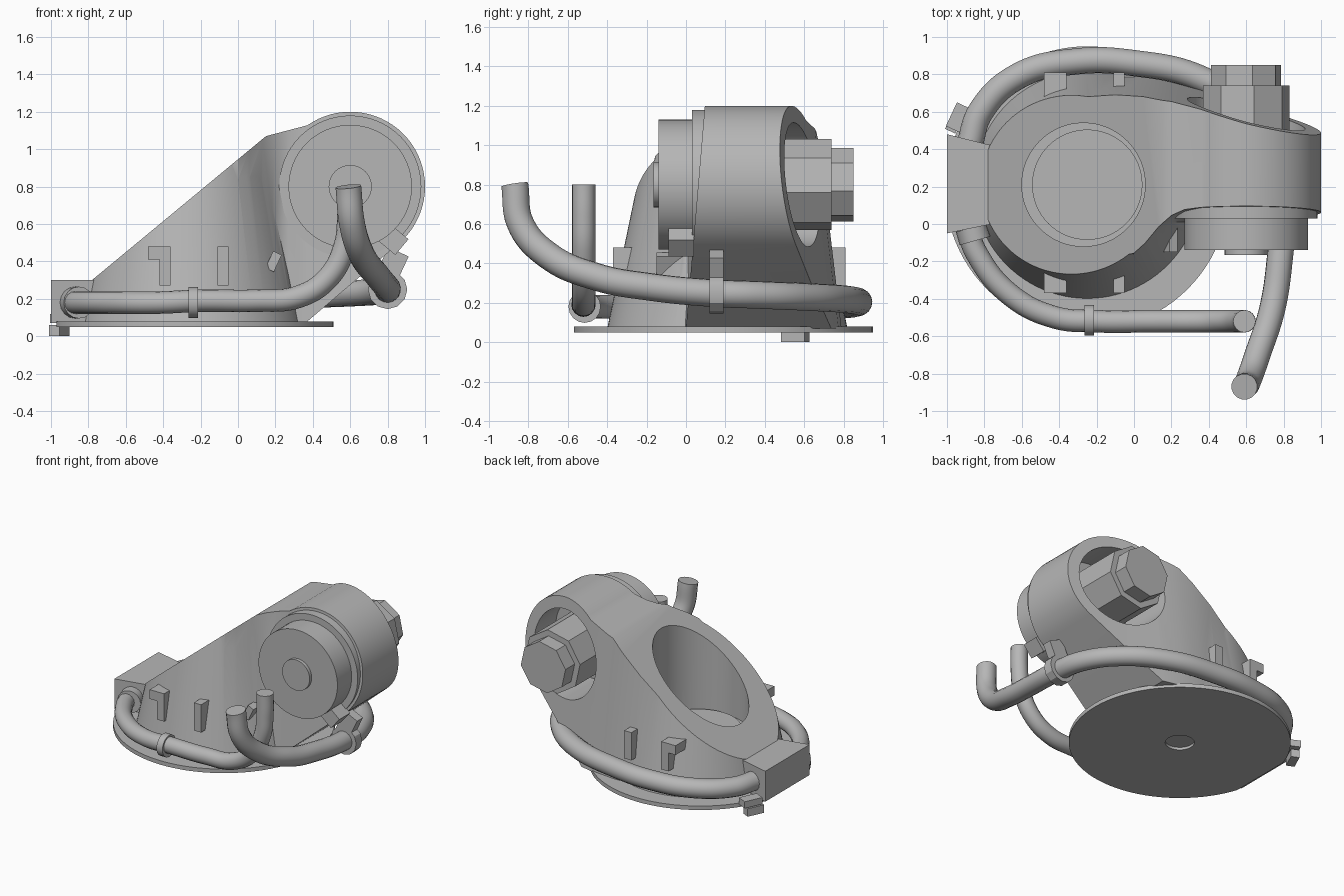
import bpy, bmesh
from math import sin, cos, pi, radians
from mathutils import Vector, Matrix

old = bpy.data.objects.get("Cube")
if old:
    bpy.data.objects.remove(old, do_unlink=True)

grey = bpy.data.materials.new("plain_grey")
grey.use_nodes = True
grey.diffuse_color = (0.47, 0.47, 0.47, 1)
grey.node_tree.nodes["Principled BSDF"].inputs["Base Color"].default_value = (0.47, 0.47, 0.47, 1)
parts = []


def finish(name, bm):
    bmesh.ops.recalc_face_normals(bm, faces=bm.faces)
    me = bpy.data.meshes.new(name)
    bm.to_mesh(me)
    bm.free()
    me.materials.append(grey)
    ob = bpy.data.objects.new(name, me)
    bpy.context.collection.objects.link(ob)
    parts.append(ob)
    return ob


def loft(name, ring_a, ring_b):
    """Solid between two matching outlines."""
    bm = bmesh.new()
    a = [bm.verts.new(p) for p in ring_a]
    b = [bm.verts.new(p) for p in ring_b]
    bm.faces.new(a)
    bm.faces.new(b)
    for i in range(len(a)):
        j = (i + 1) % len(a)
        bm.faces.new((a[i], a[j], b[j], b[i]))
    return finish(name, bm)


def cyl(name, p, q, r, r2=None, n=64, spin=0):
    """Cylinder or cone from point p to point q."""
    p, q = Vector(p), Vector(q)
    d = q - p
    bm = bmesh.new()
    m = Matrix.Translation((p + q) / 2) @ d.to_track_quat('Z', 'Y').to_matrix().to_4x4() @ Matrix.Rotation(spin, 4, 'Z')
    bmesh.ops.create_cone(bm, cap_ends=True, segments=n, radius1=r,
                          radius2=r if r2 is None else r2, depth=d.length, matrix=m)
    return finish(name, bm)


def box(name, lo, hi, axis='Z', turn=0):
    lo, hi = Vector(lo), Vector(hi)
    bm = bmesh.new()
    m = (Matrix.Translation((lo + hi) / 2) @ Matrix.Rotation(radians(turn), 4, axis)
         @ Matrix.Diagonal((*(hi - lo), 1)))
    bmesh.ops.create_cube(bm, size=1, matrix=m)
    return finish(name, bm)


def bake(ob):
    """Replace an object's mesh by its evaluated one."""
    bpy.context.view_layer.update()
    dg = bpy.context.evaluated_depsgraph_get()
    return bpy.data.meshes.new_from_object(ob.evaluated_get(dg))


def combine(ob, tool, op):
    mod = ob.modifiers.new("cut", 'BOOLEAN')
    mod.object, mod.operation, mod.solver = tool, op, 'EXACT'
    me = bake(ob)
    ob.modifiers.clear()
    ob.data = me
    parts.remove(tool)
    bpy.data.objects.remove(tool, do_unlink=True)


def tube(name, pts, r):
    cu = bpy.data.curves.new(name, 'CURVE')
    cu.dimensions = '3D'
    cu.bevel_depth, cu.bevel_resolution = r, 6
    cu.resolution_u, cu.use_fill_caps = 10, True
    sp = cu.splines.new('BEZIER')
    sp.bezier_points.add(len(pts) - 1)
    for bp, p in zip(sp.bezier_points, pts):
        bp.co = p
        bp.handle_left_type = bp.handle_right_type = 'AUTO'
    tmp = bpy.data.objects.new("path", cu)
    bpy.context.collection.objects.link(tmp)
    me = bake(tmp)
    bpy.data.objects.remove(tmp, do_unlink=True)
    me.materials.clear()
    me.materials.append(grey)
    ob = bpy.data.objects.new(name, me)
    bpy.context.collection.objects.link(ob)
    parts.append(ob)


RX, RZ, R = 0.6, 0.8, 0.4      # ring axis and radius
CX, CY = -0.25, 0.21           # body axis

# base plate with a flat at its left edge and a centre recess
plate = cyl("base_plate", (CX, 0.19, 0.05), (CX, 0.19, 0.08), 0.76, n=96)
for v in plate.data.vertices:
    v.co.x = max(v.co.x, -0.97)
combine(plate, cyl("cutter", (CX, 0.19, 0), (CX, 0.19, 0.07), 0.1), 'DIFFERENCE')

# tapered body joined to the arm, trimmed to the side profile
body = cyl("body", (CX, CY, 0.07), (CX, CY, 1.25), 0.61, 0.365, n=96)
front = [(-0.25, -0.17), (0, -0.13), (0.06, -0.08), (0.13, 0), (0.2, 0.06), (0.27, 0.09), (0.36, 0.1), (1.1, 0.1)]
back = [(1.1, 0.41), (0.6, 0.53), (0.35, 0.6), (0.2, 0.635), (0.05, 0.65), (-0.1, 0.645), (-0.25, 0.62)]
top = [(x, y, 1.25) for x, y in front + back]
low = [(x, y - 0.1, 0.07) for x, y in front] + [(x, y + 0.14, 0.07) for x, y in back]
combine(body, loft("arm", low, top), 'UNION')
profile = [(0.36, 0.07), (-0.95, 0.07), (-0.95, 0.16), (0.15, 1.07)]
profile += [(RX + R * cos(radians(a)), RZ + R * sin(radians(a))) for a in range(125, -51, -5)]
combine(body, loft("envelope", [(x, -1, z) for x, z in profile], [(x, 1.2, z) for x, z in profile]), 'INTERSECT')
combine(body, cyl("bore", (-0.27, CY, 0.3), (-0.27, CY, 1.5), 0.33), 'DIFFERENCE')
combine(body, cyl("ring_bore", (RX, 0.25, RZ), (RX, 1.2, RZ), 0.315), 'DIFFERENCE')
cyl("bore_floor_disc", (CX, CY, 0.28), (CX, CY, 0.33), 0.295)

# drum on the front of the ring
for name, y0, y1, r in (("drum_flange", 0.03, 0.2, 0.38), ("drum", -0.14, 0.1, 0.33), ("drum_hub", -0.165, -0.1, 0.115)):
    cyl(name, (RX, y0, RZ), (RX, y1, RZ), r)

# stepped bolt on the back
cyl("bolt_base", (RX, 0.25, RZ), (RX, 0.74, RZ), 0.235, n=8, spin=radians(10))
cyl("bolt_head", (RX, 0.7, RZ), (RX, 0.85, RZ), 0.19, n=8, spin=radians(10))

# connector block and foot peg at the left edge
block = [(-1, -0.05), (-0.76, 0.0), (-0.76, 0.42), (-1, 0.48)]
loft("connector_block", [(x, y, 0.07) for x, y in block], [(x, y, 0.3) for x, y in block])
box("foot_peg", (-0.985, 0.49, 0), (-0.925, 0.62, 0.06), turn=-25)
box("edge_tab", (-0.98, 0.5, 0.07), (-0.9, 0.64, 0.12), turn=-25)

# hoses
tube("front_hose", [(-0.9, 0.0, 0.18), (-0.84, -0.16, 0.18), (-0.66, -0.38, 0.18), (-0.42, -0.5, 0.18),
                    (-0.2, -0.52, 0.19), (0.1, -0.52, 0.19), (0.32, -0.52, 0.21), (0.48, -0.52, 0.31),
                    (0.57, -0.52, 0.48), (0.59, -0.52, 0.64), (0.59, -0.52, 0.8)], 0.06)
tube("back_hose", [(-0.88, 0.42, 0.18), (-0.82, 0.6, 0.18), (-0.62, 0.79, 0.19), (-0.3, 0.87, 0.2),
                   (0, 0.86, 0.21), (0.35, 0.78, 0.22), (0.62, 0.6, 0.23), (0.77, 0.36, 0.24),
                   (0.8, 0.12, 0.25), (0.78, -0.18, 0.28), (0.74, -0.45, 0.33), (0.66, -0.7, 0.44),
                   (0.61, -0.84, 0.6), (0.59, -0.87, 0.8)], 0.07)

# hose collars and the bracket under the ring
cyl("front_collar", (-0.265, -0.515, 0.18), (-0.215, -0.515, 0.18), 0.082, n=16)
cyl("block_collar", (-0.87, -0.02, 0.18), (-0.85, -0.09, 0.18), 0.085, n=16)
cyl("ring_collar", (0.8, 0.12, 0.25), (0.8, 0.19, 0.25), 0.105, n=12)
box("collar_bracket", (0.76, 0.12, 0.28), (0.88, 0.19, 0.46), 'Y', 25)
box("drum_bracket", (0.77, -0.09, 0.46), (0.89, 0.04, 0.57), 'Y', 40)

# hook tabs on both sides of the body
for side, mirror in (("front", False), ("back", True)):
    for name, x0, x1, z0 in (("hook_stem", -0.42, -0.36, 0.27), ("hook_arm", -0.48, -0.36, 0.41), ("slim_tab", -0.11, -0.05, 0.27)):
        y0, y1 = (0.6, 0.81) if mirror else (-0.37, -0.18)
        box(side + "_" + name, (x0, y0, z0), (x1, y1, 0.48))
box("small_tab", (0.165, -0.15, 0.35), (0.215, 0.05, 0.45), 'Y', 25)

# smooth round surfaces while keeping hard edges
bpy.ops.object.select_all(action='DESELECT')
for ob in parts:
    ob.select_set(True)
bpy.context.view_layer.objects.active = parts[0]
bpy.ops.object.shade_smooth_by_angle(angle=radians(30))
